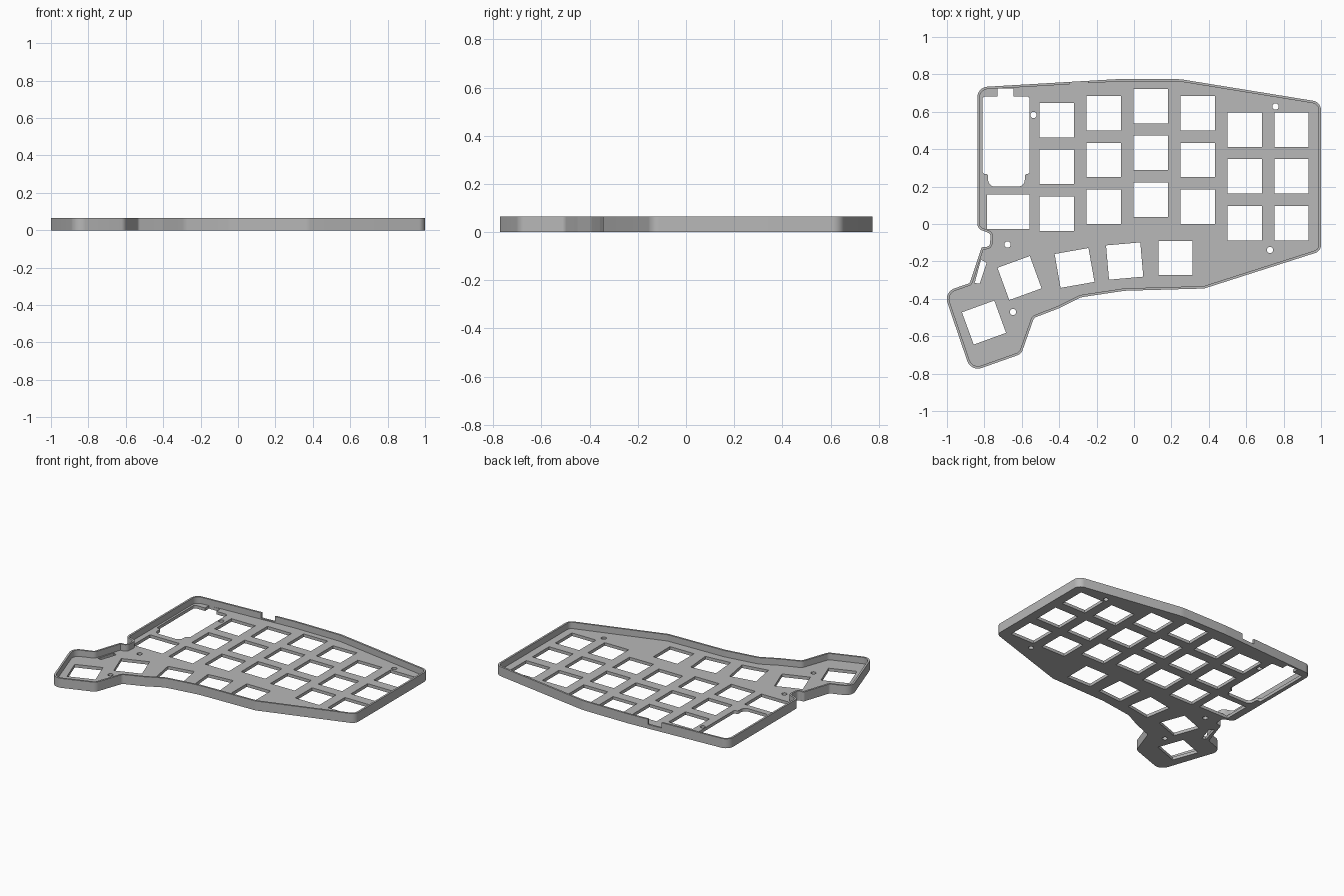
import bpy, bmesh, math
from mathutils import Vector

if "Cube" in bpy.data.objects:
    bpy.data.objects.remove(bpy.data.objects["Cube"])

HEIGHT, FLOOR, WALL, KEY = 0.065, 0.021, 0.013, 0.184

grey = bpy.data.materials.new("case grey")
grey.diffuse_color = (0.48, 0.48, 0.48, 1)
grey.use_nodes = True
grey.node_tree.nodes["Principled BSDF"].inputs["Base Color"].default_value = grey.diffuse_color


def fillet(corners, steps=8):
    """Round each (x, y, radius) corner of a closed outline."""
    out = []
    for i, (x, y, r) in enumerate(corners):
        p = Vector((x, y))
        if r == 0:
            out.append(p)
            continue
        a = (Vector(corners[i - 1][:2]) - p).normalized()
        b = (Vector(corners[(i + 1) % len(corners)][:2]) - p).normalized()
        half = a.angle(b) / 2
        t = r / math.tan(half)
        c = p + (a + b).normalized() * (r / math.sin(half))
        va, vb = p + a * t - c, p + b * t - c
        for k in range(steps + 1):
            f = k / steps
            out.append(c + (va * (1 - f) + vb * f).normalized() * r)
    return out


def inset(pts, d):
    """Offset a counter-clockwise outline inwards."""
    out = []
    for i, p in enumerate(pts):
        e1 = (p - pts[i - 1]).normalized()
        e2 = (pts[(i + 1) % len(pts)] - p).normalized()
        n1, n2 = Vector((-e1.y, e1.x)), Vector((-e2.y, e2.x))
        m = (n1 + n2).normalized()
        out.append(p + m * (d / m.dot(n1)))
    return out


def prisms(name, outlines, z0, z1):
    """One object holding an upright prism for each outline."""
    bm = bmesh.new()
    for pts in outlines:
        lo = [bm.verts.new((p[0], p[1], z0)) for p in pts]
        hi = [bm.verts.new((p[0], p[1], z1)) for p in pts]
        n = len(pts)
        bm.faces.new(lo[::-1])
        bm.faces.new(hi)
        for i in range(n):
            j = (i + 1) % n
            bm.faces.new((lo[i], lo[j], hi[j], hi[i]))
    bmesh.ops.recalc_face_normals(bm, faces=bm.faces)
    me = bpy.data.meshes.new(name)
    bm.to_mesh(me)
    bm.free()
    ob = bpy.data.objects.new(name, me)
    bpy.context.collection.objects.link(ob)
    me.materials.append(grey)
    return ob


def square(x, y, deg=0, w=KEY, h=KEY):
    c, s = math.cos(math.radians(deg)), math.sin(math.radians(deg))
    return [(x + c * u * w / 2 - s * v * h / 2, y + s * u * w / 2 + c * v * h / 2)
            for u, v in ((-1, -1), (1, -1), (1, 1), (-1, 1))]


def circle(x, y, r=0.017, n=20):
    return [(x + r * math.cos(2 * math.pi * i / n), y + r * math.sin(2 * math.pi * i / n))
            for i in range(n)]


# Case outline, counter-clockwise from the top left, with corner radii
outline = fillet([
    (-0.837, 0.731, 0.055), (-0.837, -0.025, 0.035), (-0.765, -0.052, 0.025),
    (-0.772, -0.122, 0.02), (-0.814, -0.122, 0.016), (-0.878, -0.316, 0.02),
    (-1.017, -0.364, 0.06), (-0.872, -0.790, 0.06), (-0.603, -0.695, 0.045),
    (-0.535, -0.502, 0.025), (-0.40, -0.45, 0.1), (-0.285, -0.392, 0.1),
    (-0.05, -0.357, 0.2), (0.375, -0.345, 0.08), (1.0, -0.145, 0.045),
    (1.0, 0.652, 0.05), (0.25, 0.774, 0.2), (-0.10, 0.774, 0.2)])
case = prisms("case", [outline], 0, HEIGHT)

# Inner tray above the floor
tray = prisms("tray_cutter", [inset(outline, WALL)], FLOOR, HEIGHT + 0.1)

# Switch openings: six staggered columns of three, then the thumb fan
holes = []
for i, top in enumerate((0.555, 0.592, 0.63, 0.592, 0.505, 0.505)):
    for row in range(3):
        holes.append(square(-0.412 + 0.2508 * i, top - 0.25 * row))
for x, y, deg in ((0.222, -0.182, 0), (-0.05, -0.198, 5), (-0.318, -0.235, 10),
                  (-0.612, -0.289, 20), (-0.802, -0.527, 20)):
    holes.append(square(x, y, deg))
holes.append(square(-0.672, 0.066, 0, 0.227, 0.185))

# Controller opening with a plug tab at the back
holes.append(fillet([
    (-0.81, 0.682, 0.015), (-0.81, 0.268, 0.012), (-0.780, 0.268, 0.012),
    (-0.780, 0.20, 0.035), (-0.584, 0.20, 0.035), (-0.584, 0.268, 0.012),
    (-0.558, 0.268, 0.012), (-0.558, 0.682, 0.015), (-0.644, 0.682, 0),
    (-0.644, 0.725, 0), (-0.73, 0.725, 0), (-0.73, 0.682, 0)], 5))

# Side slot and screw holes
holes.append([(-0.818, -0.19), (-0.852, -0.316), (-0.825, -0.318), (-0.788, -0.208)])
for x, y in ((-0.537, 0.583), (0.757, 0.628), (0.727, -0.139),
             (-0.676, -0.11), (-0.647, -0.47)):
    holes.append(circle(x, y))
openings = prisms("opening_cutter", holes, -0.1, HEIGHT + 0.2)

# Cable notch in the back wall
notch = prisms("notch_cutter", [square(-0.295, 0.77, 0, 0.10, 0.1)], 0.028, HEIGHT + 0.1)

bpy.context.view_layer.objects.active = case
for cutter in (tray, openings, notch):
    mod = case.modifiers.new(cutter.name, 'BOOLEAN')
    mod.operation, mod.solver, mod.object = 'DIFFERENCE', 'EXACT', cutter
    bpy.ops.object.modifier_apply(modifier=mod.name)
    bpy.data.objects.remove(cutter)

# Smooth rounded corners, sharp edges
case.select_set(True)
bpy.ops.object.shade_smooth_by_angle(angle=math.radians(30))
